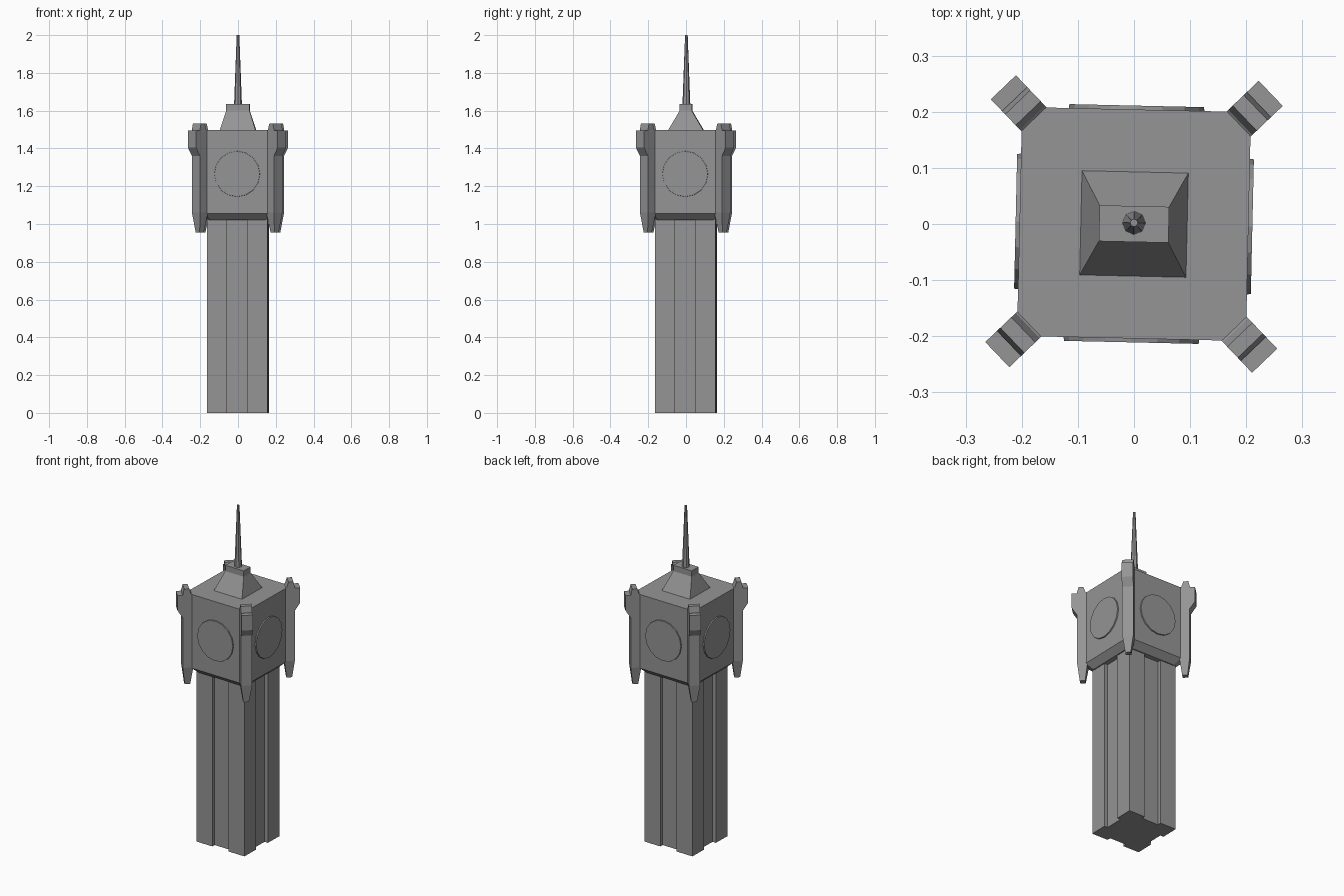
import bpy
import bmesh
from math import radians, pi
from mathutils import Matrix

cube = bpy.data.objects.get("Cube")
if cube:
    bpy.data.objects.remove(cube, do_unlink=True)

stone = bpy.data.materials.new("grey stone")
stone.use_nodes = True
GREY = (0.3, 0.3, 0.3, 1)
stone.diffuse_color = GREY
stone.node_tree.nodes["Principled BSDF"].inputs["Base Color"].default_value = GREY

TWIST = radians(-1.3)  # the whole tower is turned slightly


def loft(name, rings, turn=0):
    """Skin a stack of equal-sized rings of points and cap both ends."""
    bm = bmesh.new()
    rows = [[bm.verts.new(p) for p in ring] for ring in rings]
    for low, high in zip(rows, rows[1:]):
        for i in range(len(low)):
            j = (i + 1) % len(low)
            bm.faces.new((low[i], low[j], high[j], high[i]))
    bm.faces.new(rows[0][::-1])
    bm.faces.new(rows[-1])
    bmesh.ops.transform(bm, matrix=Matrix.Rotation(TWIST + turn, 4, "Z"), verts=bm.verts)
    bmesh.ops.recalc_face_normals(bm, faces=bm.faces)
    mesh = bpy.data.meshes.new(name)
    bm.to_mesh(mesh)
    bm.free()
    mesh.materials.append(stone)
    obj = bpy.data.objects.new(name, mesh)
    bpy.context.collection.objects.link(obj)
    return obj


def four_fold(quarter, z):
    """Repeat one corner's outline points around the vertical axis."""
    ring = []
    for _ in range(4):
        ring += [(x, y, z) for x, y in quarter]
        quarter = [(-y, x) for x, y in quarter]
    return ring


def rect(x0, x1, y, z):
    return [(x0, -y, z), (x1, -y, z), (x1, y, z), (x0, y, z)]


def disc(radius, y, z):
    spin = [Matrix.Rotation(2 * pi * i / 16, 3, "Y") for i in range(16)]
    return [(radius * m[0][0], y, z + radius * m[2][0]) for m in spin]


# Shaft with a shallow groove down each side
W, G, D = 0.161, 0.055, 0.022
corner = [(W - D, G), (W, G), (W, W), (G, W), (G, W - D)]
loft("shaft", [four_fold(corner, z) for z in (0, 1.04)])

# Clock room with clipped corners and a flared underside
head = [(0.167, 0.14), (0.14, 0.167)], [(0.204, 0.166), (0.166, 0.204)]
loft("clock_room", [four_fold(head[0], 1.02), four_fold(head[1], 1.055),
                    four_fold(head[1], 1.497)])

# Clock faces
for side, turn in zip(("front", "left", "back", "right"), range(4)):
    loft(side + "_clock_face",
         [disc(0.122, -0.195, 1.265), disc(0.12, -0.211, 1.265)], turn * pi / 2)

# Corner buttresses: inner radius, outer radius, half width, height
profile = [(0.265, 0.295, 0.015, 0.955), (0.25, 0.308, 0.031, 1.06),
           (0.25, 0.308, 0.031, 1.36), (0.25, 0.337, 0.031, 1.405),
           (0.25, 0.337, 0.031, 1.495)]
cap = [(0.25, 0.308, 0.031, 1.49), (0.262, 0.308, 0.031, 1.5),
       (0.273, 0.3, 0.031, 1.533)]
for i, place in enumerate(("back_left", "back_right", "front_right", "front_left")):
    turn = pi / 4 + i * pi / 2
    loft(place + "_buttress", [rect(*p) for p in profile], turn)
    loft(place + "_buttress_cap", [rect(*p) for p in cap], turn)

# Roof hip with a small block on top
loft("roof", [rect(-x, x, y, z) for x, y, z in
              ((0.097, 0.097, 1.49), (0.062, 0.032, 1.6), (0.062, 0.032, 1.635))])

# Spire
bpy.ops.mesh.primitive_cone_add(vertices=8, radius1=0.022, radius2=0.007, depth=0.4,
                                location=(0, 0.002, 1.8), rotation=(0, 0, TWIST))
spire = bpy.context.object
spire.name = "spire"
spire.data.materials.append(stone)
